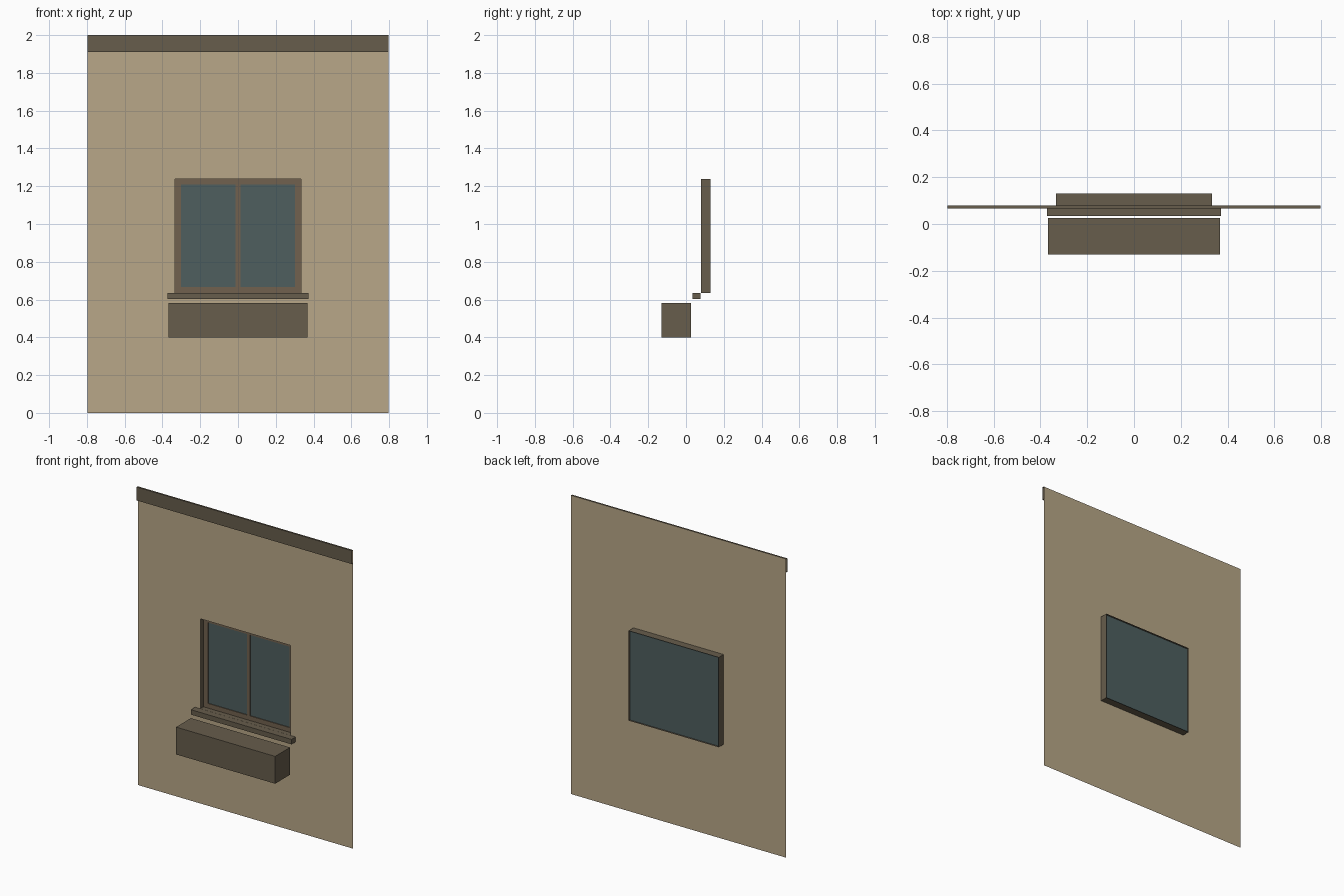
import bpy
import bmesh

cube = bpy.data.objects.get("Cube")
if cube:
    bpy.data.objects.remove(cube, do_unlink=True)


def material(name, rgb):
    """Flat material from 0-255 display values, stored as linear."""
    linear = [((c / 255 + 0.055) / 1.055) ** 2.4 for c in rgb] + [1]
    mat = bpy.data.materials.new(name)
    mat.use_nodes = True
    mat.diffuse_color = linear
    mat.node_tree.nodes["Principled BSDF"].inputs["Base Color"].default_value = linear
    return mat


plaster = material("tan plaster", (184, 167, 136))
trim = material("dark brown trim", (103, 93, 76))
wood = material("brown window wood", (113, 97, 79))
glass = material("blue grey glass", (78, 95, 95))


def add_object(name, bm, mat):
    mesh = bpy.data.meshes.new(name)
    bm.to_mesh(mesh)
    bm.free()
    mesh.materials.append(mat)
    obj = bpy.data.objects.new(name, mesh)
    bpy.context.collection.objects.link(obj)
    return obj


def box(name, x, y, z, mat):
    """Closed box from its (low, high) limits on each axis."""
    bm = bmesh.new()
    bmesh.ops.create_cube(bm, size=1)
    for v in bm.verts:
        v.co = [lim[0] if c < 0 else lim[1] for c, lim in zip(v.co, (x, y, z))]
    return add_object(name, bm, mat)


def rectangle(half, bottom, top):
    return [(-half, bottom), (half, bottom), (half, top), (-half, top)]


def loft(name, first, second, mat, closed=True):
    """Skin of quads between two matching rows of points."""
    bm = bmesh.new()
    a = [bm.verts.new(p) for p in first]
    b = [bm.verts.new(p) for p in second]
    for i in range(len(a) if closed else len(a) - 1):
        j = (i + 1) % len(a)
        bm.faces.new((a[i], a[j], b[j], b[i]))
    return add_object(name, bm, mat)


WALL_Y, BACK_Y, GLASS_Y = 0.079, 0.131, 0.118
HALF, SILL_Z, HEAD_Z = 0.334, 0.635, 1.237
opening = rectangle(HALF, SILL_Z, HEAD_Z)

# Thin wall with the window opening
loft("wall", [(x, WALL_Y, z) for x, z in rectangle(0.798, 0, 2)],
     [(x, WALL_Y, z) for x, z in opening], plaster)

# Top band, open at both ends
band = [(WALL_Y, 1.91), (0.067, 1.91), (0.067, 2), (WALL_Y, 2)]
loft("top_band", [(0.798, y, z) for y, z in band],
     [(-0.798, y, z) for y, z in band], trim, closed=False)

# Window reveal running behind the wall
loft("window_reveal", [(x, BACK_Y, z) for x, z in opening],
     [(x, WALL_Y, z) for x, z in opening], trim)

# Glass sheet behind the frame
bm = bmesh.new()
bm.faces.new([bm.verts.new((x, GLASS_Y, z)) for x, z in opening])
add_object("window_glass", bm, glass)

# Frame bars
depth = (0.112, 0.117)
for name, x, z in (
    ("frame_right_stile", (-HALF, -0.302), (SILL_Z, HEAD_Z)),
    ("frame_left_stile", (0.302, HALF), (SILL_Z, HEAD_Z)),
    ("frame_mullion", (-0.012, 0.012), (0.666, 1.208)),
    ("frame_bottom_rail", (-0.302, 0.302), (SILL_Z, 0.666)),
    ("frame_top_rail", (-0.302, 0.302), (1.208, HEAD_Z)),
):
    box(name, x, depth, z, wood)

# Sill and planter
box("window_sill", (-0.373, 0.373), (0.034, 0.078), (0.602, 0.635), trim)
box("planter_box", (-0.367, 0.367), (-0.131, 0.026), (0.4, 0.583), trim)
